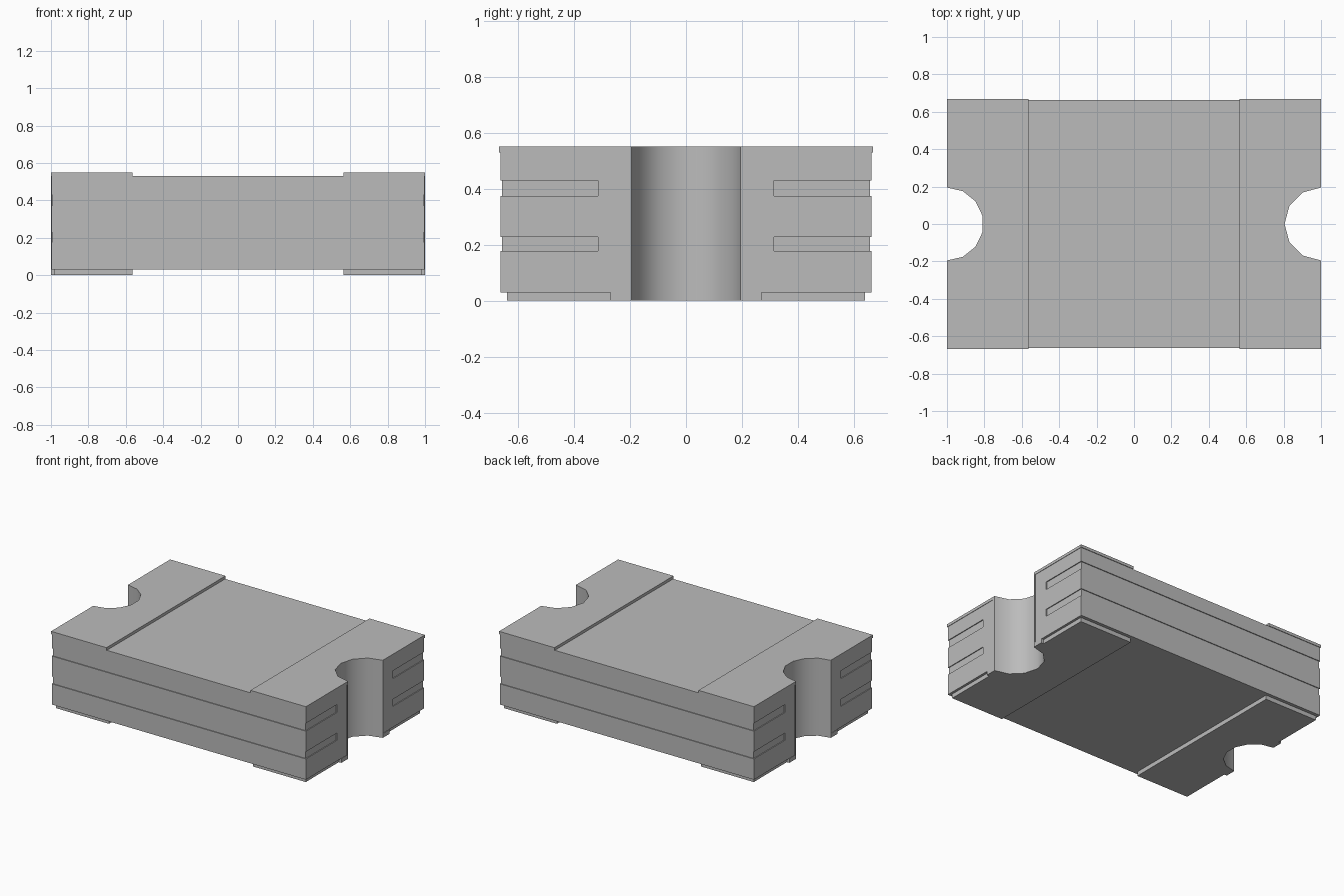
import bpy, bmesh, math

cube = bpy.data.objects.get("Cube")
if cube:
    bpy.data.objects.remove(cube, do_unlink=True)

GREY = (0.5, 0.5, 0.5, 1)
grey = bpy.data.materials.new("plain grey")
grey.use_nodes = True
grey.diffuse_color = GREY
grey.node_tree.nodes["Principled BSDF"].inputs["Base Color"].default_value = GREY

SEGMENTS = {1: 6, -1: 7}      # facets of the half round notch at each end
NOTCH, LINER = 0.195, 0.208   # inner radius and outer radius of the plating


def arc(side, radius, x_end):
    """Half round notch, walked counter-clockwise around the part."""
    n = SEGMENTS[side]
    points = []
    for i in range(n + 1):
        a = -math.pi / 2 + math.pi * i / n
        x = min(1 - radius * math.cos(a), x_end)
        points.append((side * x, side * radius * math.sin(a)))
    return points


def prism(name, outline, z0, z1):
    """Extrude a flat outline from z0 to z1."""
    bm = bmesh.new()
    base = bm.faces.new([bm.verts.new((x, y, z0)) for x, y in outline])
    top = bmesh.ops.extrude_face_region(bm, geom=[base])["geom"]
    for v in top:
        if isinstance(v, bmesh.types.BMVert):
            v.co.z = z1
    bmesh.ops.recalc_face_normals(bm, faces=bm.faces)
    mesh = bpy.data.meshes.new(name)
    bm.to_mesh(mesh)
    bm.free()
    mesh.materials.append(grey)
    obj = bpy.data.objects.new(name, mesh)
    bpy.context.collection.objects.link(obj)
    bpy.ops.object.select_all(action="DESELECT")
    obj.select_set(True)
    bpy.context.view_layer.objects.active = obj
    bpy.ops.object.shade_smooth_by_angle(angle=math.radians(35))
    return obj


def end_outline(side, x_end, half_width, tab):
    """One end of a board: a corner, an optional stepped tab, and the notch."""
    tab_y, tab_x = tab
    return ([(side * x_end, -side * half_width), (side * x_end, -side * tab_y),
             (side * tab_x, -side * tab_y)]
            + arc(side, LINER, tab_x)
            + [(side * tab_x, side * tab_y), (side * x_end, side * tab_y),
               (side * x_end, side * half_width)])


# Board layers, with the two thin foil layers set back from the faces
LEVELS = [0.03, 0.177, 0.228, 0.374, 0.43, 0.53]
NAMES = ["lower_board", "lower_foil", "middle_board", "upper_foil", "upper_board"]
for i, name in enumerate(NAMES):
    foil = name.endswith("foil")
    x_end, half = (0.991, 0.657) if foil else (0.997, 0.663)
    outline = []
    for side in (1, -1):
        outline += end_outline(side, x_end, half, (0.315, 0.997))
    prism(name, outline, LEVELS[i], LEVELS[i + 1])

# Terminals at both ends
for side, label in ((1, "left"), (-1, "right")):
    inner = side * 0.565

    # Cap on top
    cap = end_outline(side, 1, 0.667, (0.27, 1))
    cap += [(inner, side * 0.667), (inner, -side * 0.667)]
    prism(label + "_top_terminal", cap, 0.53, 0.55)

    # Solder pad underneath, with a tab around the notch
    pad = end_outline(side, 0.98, 0.64, (0.27, 1))
    pad += [(inner, side * 0.64), (inner, -side * 0.64)]
    prism(label + "_solder_pad", pad, 0, 0.03)

    # Plated lining of the notch
    liner = arc(side, NOTCH, 1) + arc(side, LINER, 1)[::-1]
    prism(label + "_notch_plating", liner, 0, 0.55)
